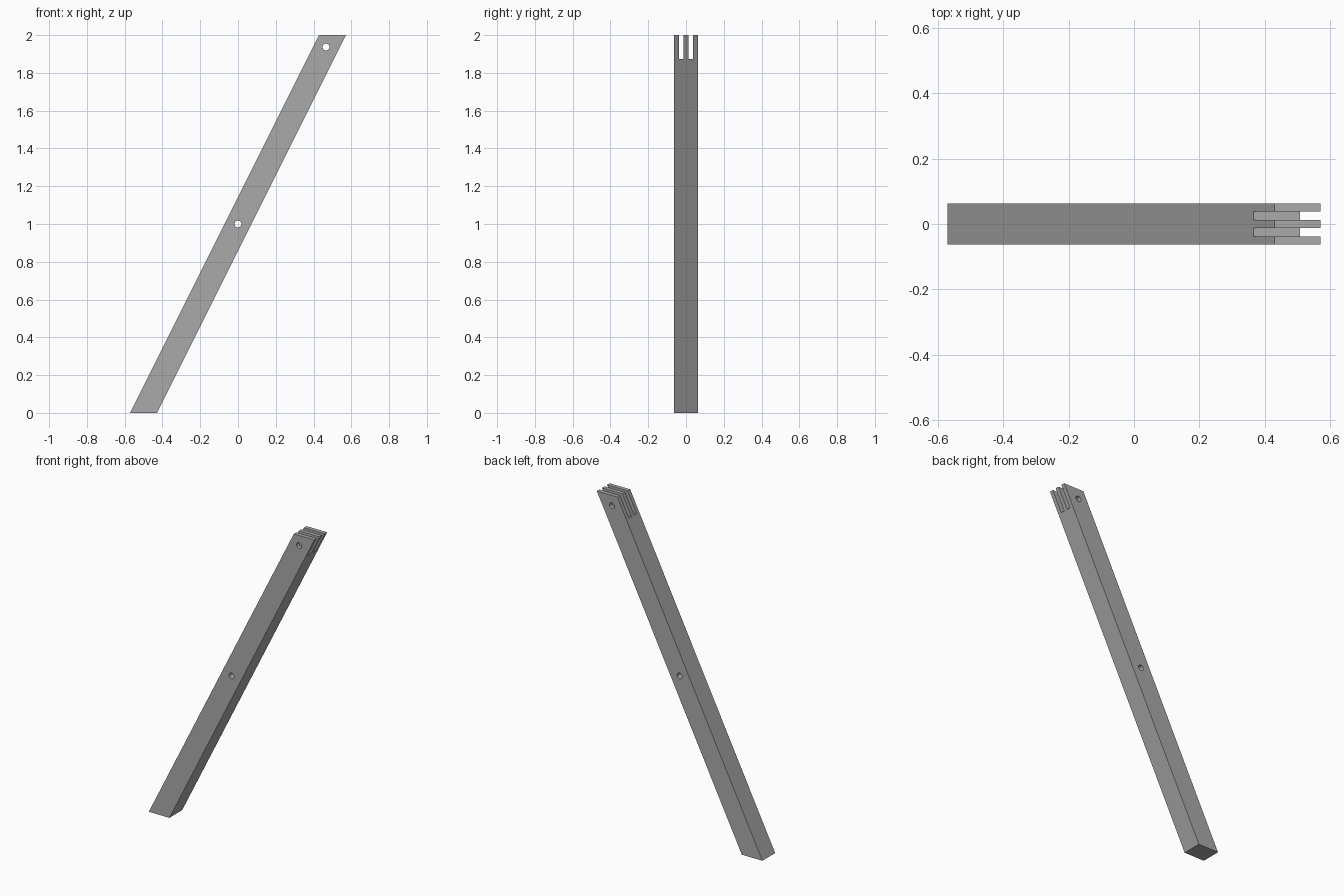
import bpy, bmesh, math

cube = bpy.data.objects.get("Cube")
if cube:
    bpy.data.objects.remove(cube, do_unlink=True)

LEAN = 0.5            # sideways run per unit of height
HALF_W = 0.071        # half of the level cut across the beam
DEPTH = 0.126
FINGER = DEPTH / 5
SLOT_Z = 1.874
HOLE_R = 0.018

grey = bpy.data.materials.new("plain grey")
grey.use_nodes = True
colour = (0.4, 0.4, 0.4, 1)
grey.diffuse_color = colour
grey.node_tree.nodes["Principled BSDF"].inputs["Base Color"].default_value = colour


def add_object(name, bm):
    bmesh.ops.recalc_face_normals(bm, faces=bm.faces)
    mesh = bpy.data.meshes.new(name)
    bm.to_mesh(mesh)
    bm.free()
    mesh.materials.append(grey)
    obj = bpy.data.objects.new(name, mesh)
    bpy.context.collection.objects.link(obj)
    return obj


def slab(name, z0, z1, half, y, depth):
    """Leaning slab with level ends, extruded along y."""
    bm = bmesh.new()
    corners = [(z0, -half), (z0, half), (z1, half), (z1, -half)]
    face = bm.faces.new([bm.verts.new(((z - 1) * LEAN + dx, y - depth / 2, z))
                         for z, dx in corners])
    new = bmesh.ops.extrude_face_region(bm, geom=[face])["geom"]
    verts = [v for v in new if isinstance(v, bmesh.types.BMVert)]
    bmesh.ops.translate(bm, verts=verts, vec=(0, depth, 0))
    return add_object(name, bm)


def pin(name, x, z):
    bm = bmesh.new()
    bmesh.ops.create_cone(bm, cap_ends=True, segments=32, radius1=HOLE_R,
                          radius2=HOLE_R, depth=DEPTH * 2)
    obj = add_object(name, bm)
    obj.location = (x, 0, z)
    obj.rotation_euler.x = math.pi / 2
    return obj


# Leaning beam with level ends
beam = slab("leg_beam", 0, 2, HALF_W, 0, DEPTH)

# Two slots leaving three joint fingers, and two bolt holes
cutters = [slab("slot_cutter", SLOT_Z, 2.1, 0.2, side * FINGER, FINGER)
           for side in (-1, 1)]
cutters += [pin("pivot_hole_cutter", 0, 1), pin("joint_hole_cutter", 0.466, 1.937)]
for cutter in cutters:
    cutter.hide_render = True
    cutter.hide_set(True)
    cut = beam.modifiers.new(cutter.name, "BOOLEAN")
    cut.operation = "DIFFERENCE"
    cut.solver = "EXACT"
    cut.object = cutter

# Apply the cuts, then smooth only the hole walls
bpy.context.view_layer.objects.active = beam
beam.select_set(True)
for name in [m.name for m in beam.modifiers]:
    bpy.ops.object.modifier_apply(modifier=name)
for cutter in cutters:
    bpy.data.objects.remove(cutter, do_unlink=True)
bpy.ops.object.shade_smooth_by_angle(angle=math.radians(30))
